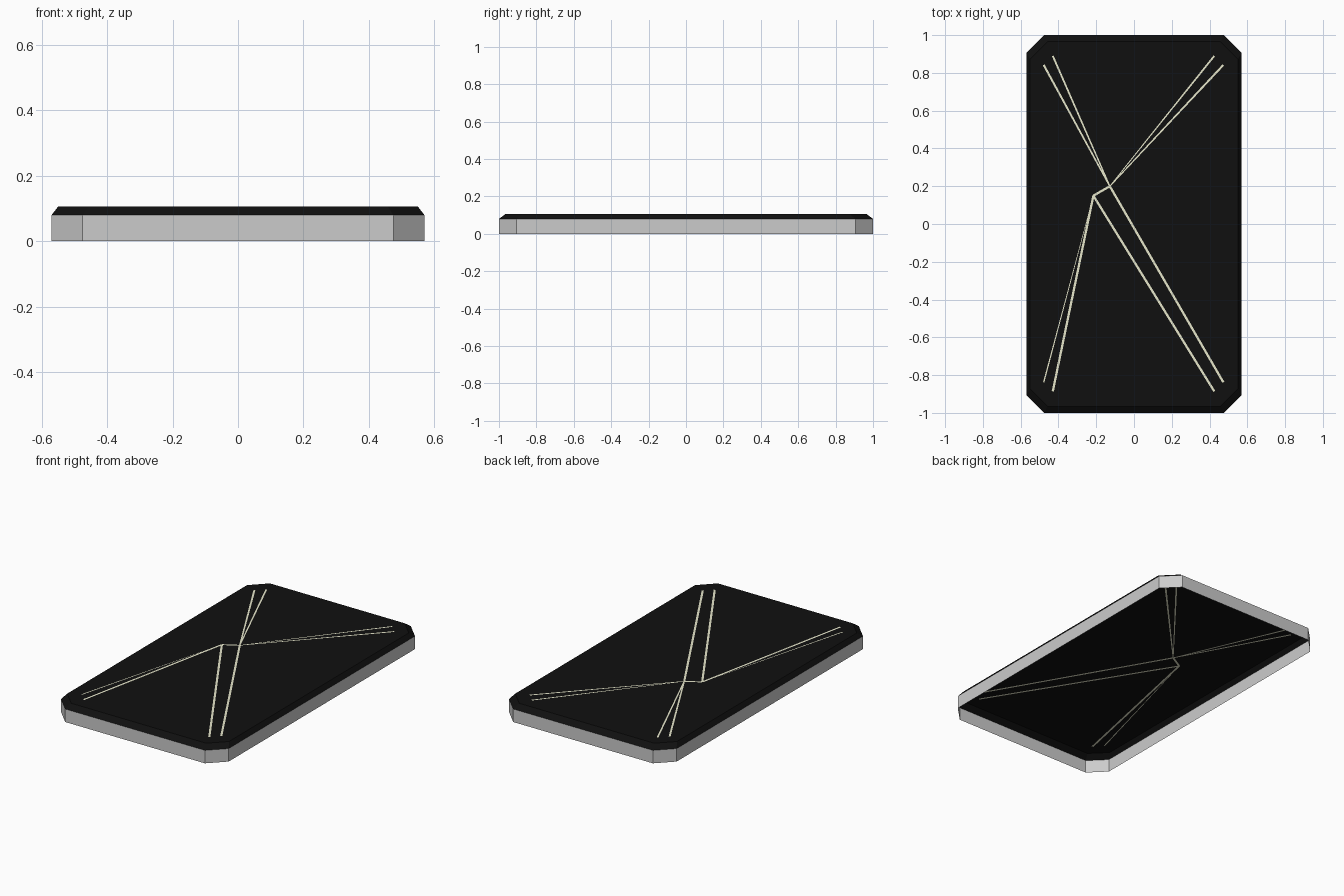
import bpy
from mathutils import Vector
from mathutils.geometry import delaunay_2d_cdt

if "Cube" in bpy.data.objects:
    bpy.data.objects.remove(bpy.data.objects["Cube"])

W, L, CUT = 0.57, 1.0, 0.095        # half width, half length, corner cut
Z_WALL, Z_TOP, SHRINK = 0.08, 0.106, 0.965


def material(name, rgb):
    m = bpy.data.materials.new(name)
    m.diffuse_color = (*rgb, 1)
    m.use_nodes = True
    m.node_tree.nodes["Principled BSDF"].inputs["Base Color"].default_value = m.diffuse_color
    return m


def make_object(name, verts, faces, mats=(), indices=None):
    me = bpy.data.meshes.new(name)
    me.from_pydata(verts, [], faces)
    for m in mats:
        me.materials.append(m)
    if indices:
        me.polygons.foreach_set("material_index", indices)
    me.update()
    ob = bpy.data.objects.new(name, me)
    bpy.context.collection.objects.link(ob)
    return ob


def octagon(s=1.0):
    a, b = W - CUT, L - CUT
    pts = [(W, -b), (W, b), (a, L), (-a, L), (-W, b), (-W, -b), (-a, -L), (a, -L)]
    return [(x * s, y * s) for x, y in pts]


def band(name, lower, z0, upper, z1, mats=()):
    n = len(lower)
    verts = [(x, y, z0) for x, y in lower] + [(x, y, z1) for x, y in upper]
    faces = [(i, (i + 1) % n, n + (i + 1) % n, n + i) for i in range(n)]
    return make_object(name, verts, faces, mats)


black = material("black_panel", (0.005, 0.005, 0.005))
cream = material("cream_line", (0.8, 0.8, 0.6))

# Open-bottomed side wall and sloped rim
band("side_wall", octagon(), 0, octagon(), Z_WALL)
band("sloped_rim", octagon(), Z_WALL, octagon(SHRINK), Z_TOP, [black])

# Inlaid lines: outer end, inner end, outer width, inner width
A, B = (-0.128, 0.2), (-0.215, 0.15)
lines = [
    ((-0.43, 0.89), A, 0.010, 0.007), ((-0.478, 0.842), A, 0.011, 0.008),
    ((0.425, 0.89), A, 0.010, 0.004), ((0.473, 0.842), A, 0.011, 0.006),
    ((0.473, -0.838), A, 0.012, 0.012), ((0.425, -0.886), B, 0.012, 0.012),
    ((-0.478, -0.838), B, 0.007, 0.002), ((-0.43, -0.886), B, 0.012, 0.012),
    (A, B, 0.012, 0.012),
]

# Flat top, divided so that the lines are flush faces in it
pts = [Vector(p) for p in octagon(SHRINK)]
polys = [list(range(8))]
for p, q, wp, wq in lines:
    p, q = Vector(p), Vector(q)
    d = (q - p).normalized()
    side = Vector((-d.y, d.x)) / 2
    k = len(pts)
    pts += [p - side * wp, q - side * wq, q + side * wq, p + side * wp]
    polys.append([k, k + 1, k + 2, k + 3])
verts, _, faces, _, _, origin = delaunay_2d_cdt(pts, [], polys, 1, 1e-5)
is_line = [int(any(i > 0 for i in o)) for o in origin]
make_object("top_panel", [(v.x, v.y, Z_TOP) for v in verts], faces, [black, cream], is_line)
